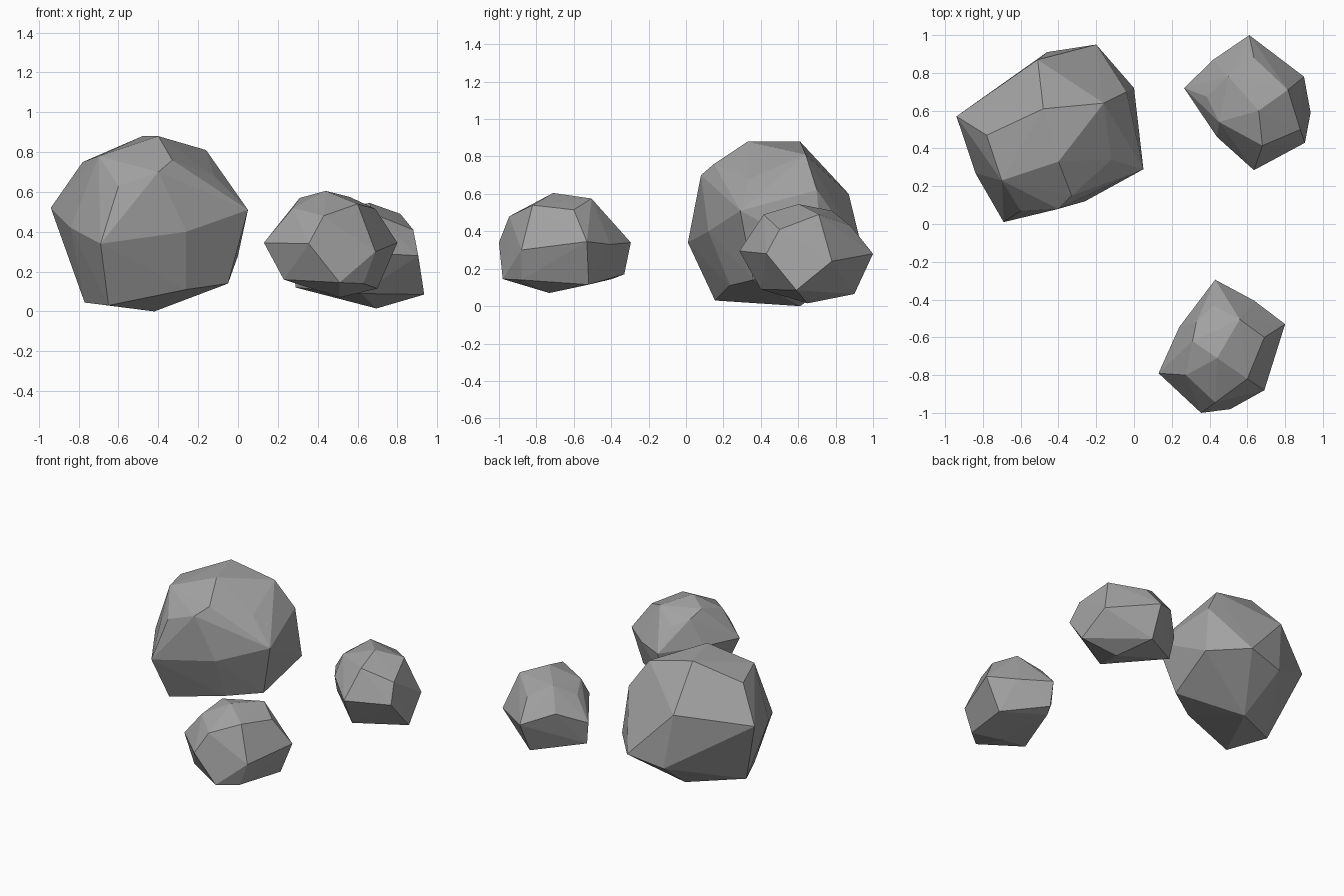
import bpy, bmesh

stone = bpy.data.materials.new("stone grey")
stone.diffuse_color = (0.36, 0.36, 0.36, 1)


def boulder(name, corners):
    """Faceted stone: the convex skin around a few corner points."""
    bm = bmesh.new()
    for c in corners:
        bm.verts.new(c)
    hull = bmesh.ops.convex_hull(bm, input=bm.verts)
    loose = [v for v in bm.verts if not v.link_faces]
    bmesh.ops.delete(bm, geom=loose, context='VERTS')
    bmesh.ops.recalc_face_normals(bm, faces=bm.faces)
    mesh = bpy.data.meshes.new(name)
    bm.to_mesh(mesh)
    bm.free()
    mesh.materials.append(stone)
    ob = bpy.data.objects.new(name, mesh)
    bpy.context.collection.objects.link(ob)
    return ob


# Large stone, back left
boulder("large_boulder", [
    # crown
    (-.40, .33, .88), (-.48, .61, .88), (-.16, .64, .81), (-.78, .47, .75),
    (-.70, .23, .78), (-.60, .07, .63), (-.40, .08, .70), (-.33, .15, .76),
    (-.12, .34, .68), (-.51, .87, .60), (-.04, .70, .62),
    # waist
    (.05, .29, .51), (-.94, .57, .52), (-.69, .01, .34), (-.26, .12, .40),
    (-.84, .27, .42), (-.46, .91, .22), (-.20, .95, .27), (0, .72, .28),
    # underside
    (-.42, .61, 0), (-.65, .155, .03), (-.77, .42, .045), (-.26, .235, .11),
    (-.05, .36, .14)])

# Small stone, back right
boulder("back_small_boulder", [
    # crown
    (.66, .60, .545), (.50, .78, .51), (.45, .54, .48), (.68, .415, .49),
    (.815, .71, .49), (.635, .88, .43), (.385, .675, .43), (.88, .50, .41),
    # waist
    (.61, 1.0, .28), (.90, .78, .24), (.905, .43, .28), (.635, .285, .295),
    (.44, .46, .35), (.265, .72, .28), (.42, .87, .36),
    # underside
    (.935, .59, .085), (.695, .65, .015), (.29, .70, .12), (.60, .90, .065),
    (.62, .40, .09)])

# Small stone, front right
boulder("front_small_boulder", [
    # crown
    (.44, -.71, .605), (.56, -.505, .575), (.42, -.43, .485), (.33, -.52, .53),
    (.31, -.62, .57), (.69, -.60, .515), (.60, -.82, .54), (.275, -.80, .52),
    (.43, -.945, .48),
    # waist
    (.43, -.295, .34), (.635, -.405, .33), (.80, -.53, .345), (.69, -.88, .30),
    (.355, -1.0, .34), (.13, -.79, .345), (.24, -.545, .35),
    # underside
    (.51, -.98, .145), (.51, -.73, .07), (.70, -.52, .115), (.23, -.82, .16),
    (.43, -.33, .17), (.40, -.395, .145), (.63, -.88, .14)])
